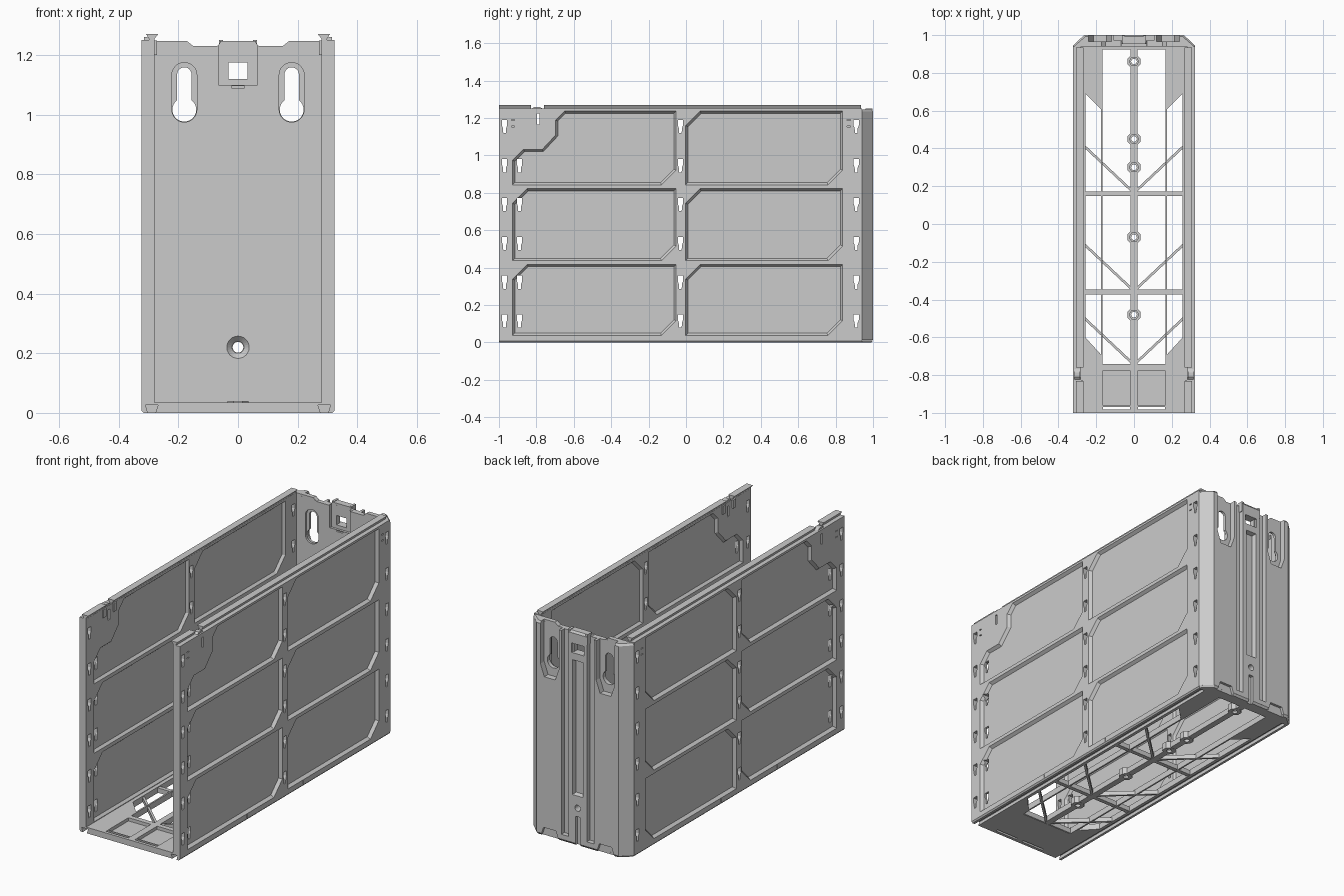
import bpy, bmesh
from math import cos, sin, pi
from mathutils import Vector

if "Cube" in bpy.data.objects:
    bpy.data.objects.remove(bpy.data.objects["Cube"])


def place(axis, p, d):
    a, b = p
    return {'x': (d, a, b), 'y': (a, d, b), 'z': (a, b, d)}[axis]


def prism(bm, pts, axis, lo, hi, pts2=None):
    """Extrude (or loft to pts2) an outline along an axis."""
    A = [bm.verts.new(place(axis, p, lo)) for p in pts]
    B = [bm.verts.new(place(axis, p, hi)) for p in (pts2 or pts)]
    bm.faces.new(A)
    bm.faces.new(B[::-1])
    n = len(A)
    for i in range(n):
        bm.faces.new((A[i], B[i], B[(i + 1) % n], A[(i + 1) % n]))


def rect(a0, a1, b0, b1):
    return [(a0, b0), (a1, b0), (a1, b1), (a0, b1)]


def box(bm, x0, x1, y0, y1, z0, z1):
    prism(bm, rect(x0, x1, y0, y1), 'z', z0, z1)


def arc(cx, cy, r, n=24, start=0, end=2 * pi, closed=False):
    k = n - 1 if closed else n
    return [(cx + r * cos(start + (end - start) * i / k),
             cy + r * sin(start + (end - start) * i / k)) for i in range(n)]


def stadium(cx, z0, z1, r):
    return arc(cx, z1, r, 12, 0, pi, True) + arc(cx, z0, r, 12, pi, 2 * pi, True)


def inset(pts, d):
    """Mitred inward offset of a counter-clockwise outline."""
    out = []
    for i, p in enumerate(pts):
        p0, p1, p2 = Vector(pts[i - 1]), Vector(p), Vector(pts[(i + 1) % len(pts)])
        e, f = (p1 - p0).normalized(), (p2 - p1).normalized()
        n1, n2 = Vector((-e.y, e.x)), Vector((-f.y, f.x))
        m = p1 + (n1 + n2) * d / (1 + n1.dot(n2))
        out.append((m.x, m.y))
    return out


def make(name, build):
    bm = bmesh.new()
    build(bm)
    bmesh.ops.recalc_face_normals(bm, faces=bm.faces)
    me = bpy.data.meshes.new(name)
    bm.to_mesh(me)
    bm.free()
    ob = bpy.data.objects.new(name, me)
    bpy.context.collection.objects.link(ob)
    return ob


def apply(ob, mod):
    bpy.context.view_layer.objects.active = ob
    bpy.ops.object.modifier_apply(modifier=mod.name)


def cut(ob, build):
    c = make("cutter", build)
    c.hide_render = True
    m = ob.modifiers.new("cut", 'BOOLEAN')
    m.operation, m.solver, m.object, m.use_self = 'DIFFERENCE', 'EXACT', c, True
    apply(ob, m)
    bpy.data.objects.remove(c)


def mirror(ob):
    m = ob.modifiers.new("mirror", 'MIRROR')
    m.use_mirror_merge = False
    apply(ob, m)


# Side walls: profile with a foot, tapered panels on both faces, hook slots
def panel(y0, y1, z0, z1, c=0.08):
    return [(y0, z0), (y1 - c, z0), (y1, z0 + c), (y1, z1), (y0 + c, z1), (y0, z1 - c)]


panels = [panel(y0, y1, z0, z1) for y0, y1 in ((-.93, -.05), (-.005, .84))
          for z0, z1 in ((.035, .42), (.435, .825))]
panels.append(panel(-.005, .84, .84, 1.24))
panels.append([(-.93, .84), (-.13, .84), (-.05, .92), (-.05, 1.24), (-.65, 1.24), (-.70, 1.19),
               (-.70, 1.11), (-.77, 1.035), (-.87, 1.035), (-.93, .975)])

walls = make("side_walls", lambda bm: prism(
    bm, [(.26, 0), (.317, 0), (.324, .008), (.324, 1.25), (.28, 1.25), (.28, .035), (.26, .035)],
    'y', -1, .94))


def panel_cuts(bm):
    for p in panels:
        prism(bm, p, 'x', .328, .307, inset(p, .015))
        prism(bm, p, 'x', .276, .294, inset(p, .015))


def slot_cuts(bm):
    for y in (-.97, -.89, -.03, .91):
        for z in (.12, .327, .535, .742, .95, 1.16):
            if y == -.89 and z > 1:
                continue
            prism(bm, [(y - .007, z - .04), (y + .007, z - .04), (y + .008, z - .015), (y + .014, z),
                       (y + .014, z + .03), (y - .014, z + .03), (y - .014, z), (y - .008, z - .015)],
                  'x', .25, .35)
    box(bm, .25, .35, -.797, -.783, 1.165, 1.225)
    for y in (-.925, .87):
        for z in (1.155, 1.19):
            box(bm, .315, .35, y - .009, y + .009, z - .003, z + .003)
    # dovetail groove along the bottom, with two small stops on the outside
    prism(bm, [(.28, -.01), (.30, -.01), (.31, .026), (.268, .026)], 'y', -1.01, .93)
    for y in (-.38, .14):
        box(bm, .318, .35, y - .003, y + .003, .012, .033)


cut(walls, panel_cuts)
cut(walls, slot_cuts)
mirror(walls)


# Dovetail rails on the wall tops, with a catch in the gap
def rails(bm):
    p = [(.281, 1.249), (.298, 1.249), (.299, 1.255), (.308, 1.27), (.268, 1.27), (.28, 1.255)]
    prism(bm, p, 'y', -1, -.83)
    prism(bm, p, 'y', -.76, .935)


mirror(make("top_rails", rails))


def catches(bm):
    prism(bm, [(-.825, 1.249), (-.765, 1.249), (-.785, 1.26), (-.81, 1.26)], 'x', .285, .315)
    box(bm, .272, .281, -.85, -.825, 1.2, 1.249)
    box(bm, .272, .281, -.755, -.73, 1.2, 1.249)


mirror(make("rail_catches", catches))

# Back wall: chamfered corners, outside channels, keyholes and screw hole
back_outline = [(-.324, .939), (.324, .939), (.324, .942), (.265, 1), (-.265, 1), (-.324, .942)]


def back_body(bm):
    prism(bm, back_outline, 'z', .012, 1.235)
    top = [(x * .975, .939 + (y - .939) * .86) for x, y in back_outline]
    prism(bm, back_outline, 'z', 1.2351, 1.247, top)
    prism(bm, top, 'z', 0, .0119, back_outline)


back = make("back_wall", back_body)


def back_recesses(bm):
    for s in (-1, 1):
        # channels beside the middle rib
        box(bm, *sorted((s * .06, s * .105)), .972, 1.01, .04, 1.3)
        # funnel-shaped pocket around each keyhole
        prism(bm, [(s * x, z) for x, z in ((.12, 1.3), (.24, 1.3), (.24, 1.0), (.215, .93),
                                           (.145, .93), (.12, 1.0))], 'y', .965, 1.01)
        # foot notch under each side panel
        prism(bm, [(s * x, z) for x, z in ((.12, -.01), (.24, -.01), (.22, .05), (.14, .05))],
              'y', .985, 1.01)
        # inner rim of keyhole
        prism(bm, stadium(s * .18, 1.017, 1.133, .042), 'y', .93, .95)
        # dips in the top edge
        prism(bm, [(s * x, z) for x, z in ((.061, 1.3), (.061, 1.24), (.07, 1.23), (.15, 1.23),
                                           (.175, 1.25), (.175, 1.3))], 'y', .9, 1.02)
    # middle rib grooves
    panel_pts = [(-.035, .29), (.035, .29), (.035, 1.08), (-.035, 1.08)]
    prism(bm, panel_pts, 'y', 1.005, .975, inset(panel_pts, .008))
    box(bm, -.015, .015, .98, 1.01, -.01, .17)
    # latch pocket on the inside, countersink of the screw hole
    box(bm, -.065, .065, .93, .953, 1.1, 1.3)
    prism(bm, arc(0, .22, .038), 'y', .9385, .957, arc(0, .22, .02))
    box(bm, -.022, .022, .93, .95, 1.09, 1.097)


def back_holes(bm):
    for s in (-1, 1):
        a = 0.93
        prism(bm, arc(s * .18, 1.017, .04, 22, pi / 2 + .65, 2.5 * pi - .65, True)
              + arc(s * .18, 1.135, .0242, 12, 0, pi, True), 'y', .9, 1.05)
    prism(bm, arc(0, .22, .018), 'y', .9, 1.05)
    box(bm, -.04, .04, .9, 1.05, 1.12, 1.175)


cut(back, back_recesses)
cut(back, back_holes)


# Latch jambs inside the square window
def jambs(bm):
    box(bm, .032, .041, .953, .985, 1.115, 1.18)
    box(bm, .05, .064, .96, .998, 1.19, 1.25)


mirror(make("latch_jambs", jambs))

# Floor plate with large openings and slanted side slits
floor = make("floor_plate", lambda bm: box(bm, -.262, .262, -1, .94, 0, .035))


def floor_cuts(bm):
    box(bm, -.167, .167, -.745, .925, -.1, .1)
    for s in (-1, 1):
        prism(bm, [(s * x, y) for x, y in ((.176, -.69), (.258, -.6), (.258, .69), (.176, .61))],
              'z', -.1, .1)
        box(bm, *sorted((s * .02, s * .165)), -.962, -.775, .016, .1)
        box(bm, *sorted((s * .02, s * .165)), -.982, -.968, -.1, .1)


cut(floor, floor_cuts)


# Cross bars and diagonal ribs
def ribs(bm):
    for y, yd in ((.16, .175), (-.36, -.345), (-.753, -.735)):
        box(bm, -.26, .26, y - .012, y + .012, .002, .03)
        for s in (-1, 1):
            prism(bm, [(s * x, yy) for x, yy in ((.012, yd - .008), (.26, yd + .225),
                                                 (.26, yd + .243), (.012, yd + .01))], 'z', .003, .027)


make("floor_ribs", ribs)

# Centre spine with nut-shaped screw bosses
bosses = (-.48, -.07, .30, .45, .86)


def spine(bm):
    ends = [-.99] + list(bosses) + [.94]
    for a, b in zip(ends, ends[1:]):
        box(bm, -.018, .018, a + (.028 if a in bosses else 0), b - (.028 if b in bosses else 0), .001, .034)


make("floor_spine", spine)
boss = make("screw_bosses", lambda bm: [prism(bm, arc(0, y, .038, 8, pi / 8, 2 * pi + pi / 8), 'z', 0, .04)
                                        for y in bosses])


def boss_holes(bm):
    for y in bosses:
        prism(bm, arc(0, y, .015, 12), 'z', -.1, .0149)
        prism(bm, arc(0, y, .025, 6), 'z', .0148, .1)


cut(boss, boss_holes)
